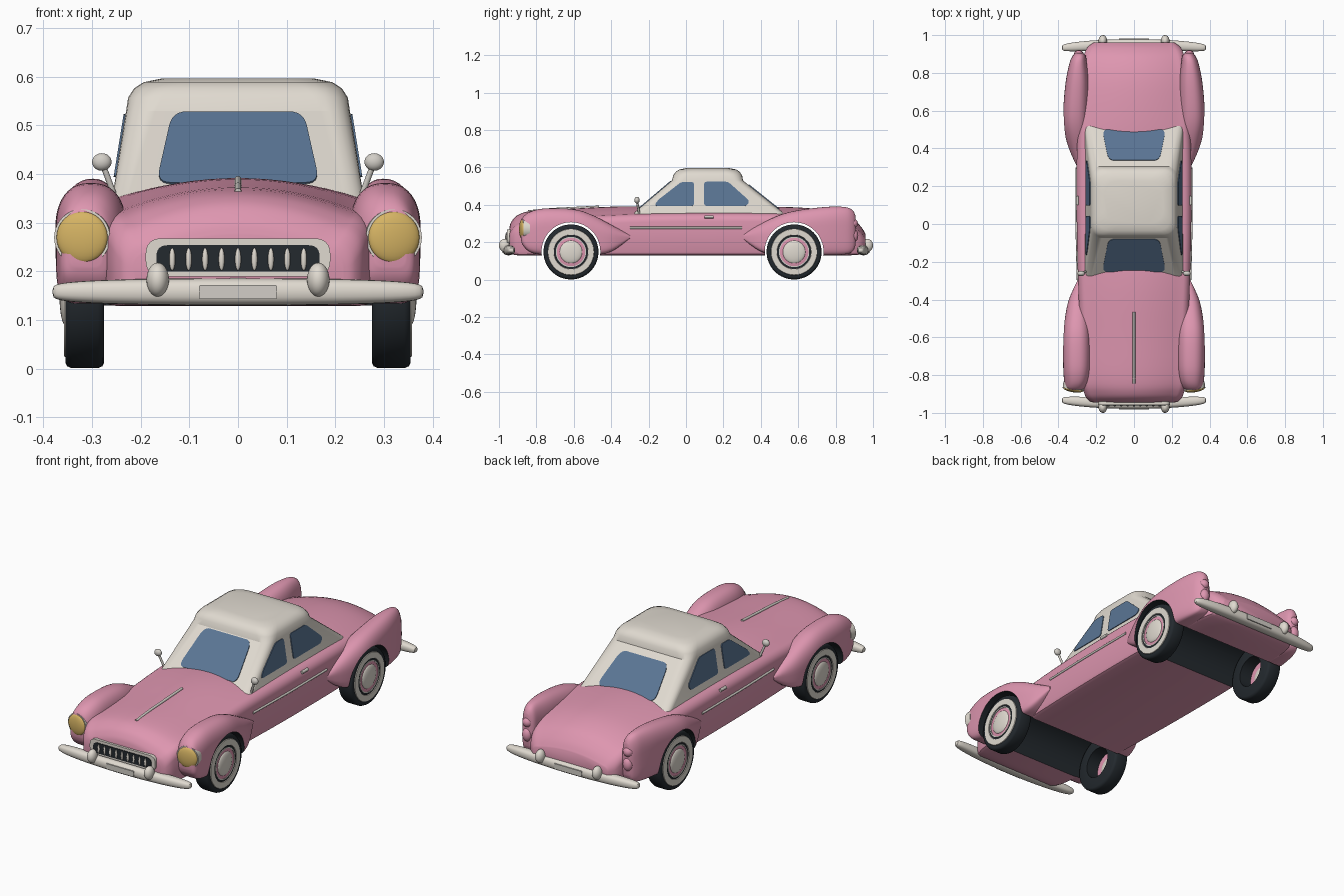
import bpy, bmesh, math
from mathutils import Vector, Matrix

if "Cube" in bpy.data.objects:
    bpy.data.objects.remove(bpy.data.objects["Cube"])


def material(name, hexcol):
    m = bpy.data.materials.new(name)
    c = [int(hexcol[i:i + 2], 16) / 255 for i in (0, 2, 4)]
    m.diffuse_color = [((v + .055) / 1.055) ** 2.4 if v > .04 else v / 12.92 for v in c] + [1]
    m.use_nodes = True
    m.node_tree.nodes["Principled BSDF"].inputs["Base Color"].default_value = m.diffuse_color
    return m


PINK = material("pink_paint", "DE96B0")
CREAM = material("cream_paint", "E0DAD0")
CHROME = material("chrome_grey", "D2CEC7")
DARK = material("dark_rubber", "23292E")
GLASS = material("blue_glass", "5A7594")
GOLD = material("gold_lamp", "D6B464")
R_ARCH, AXLES = .157, (-.615, .578)


def finish(name, bm, mat, angle=40):
    bmesh.ops.recalc_face_normals(bm, faces=bm.faces)
    me = bpy.data.meshes.new(name)
    bm.to_mesh(me)
    bm.free()
    ob = bpy.data.objects.new(name, me)
    bpy.context.collection.objects.link(ob)
    me.materials.append(mat)
    smooth(ob, angle)
    return ob


def activate(ob):
    bpy.ops.object.select_all(action='DESELECT')
    ob.select_set(True)
    bpy.context.view_layer.objects.active = ob


def smooth(ob, angle):
    activate(ob)
    bpy.ops.object.shade_smooth_by_angle(angle=math.radians(angle))


def loft(name, rings, mat, angle=40, closed=False):
    """Skin a list of equal point rings; cap the ends unless closed."""
    bm = bmesh.new()
    vs = [[bm.verts.new(p) for p in r] for r in rings]
    n = len(vs[0])
    pairs = list(zip(vs, vs[1:])) + ([(vs[-1], vs[0])] if closed else [])
    for a, b in pairs:
        for i in range(n):
            bm.faces.new((a[i], a[(i + 1) % n], b[(i + 1) % n], b[i]))
    if not closed:
        bm.faces.new(vs[0])
        bm.faces.new(vs[-1])
    return finish(name, bm, mat, angle)


def spline(st, n=5):
    """Catmull-Rom interpolation of station tuples."""
    out = []
    for i in range(len(st) - 1):
        p = [st[max(i - 1, 0)], st[i], st[i + 1], st[min(i + 2, len(st) - 1)]]
        for k in range(n):
            t = k / n
            out.append([b + .5 * t * (c - a + t * (2 * a - 5 * b + 4 * c - d + t * (3 * (b - c) + d - a)))
                        for a, b, c, d in zip(*p)])
    return out + [list(st[-1])]


def rounded(pts, r, n=6):
    pts = [Vector(p) for p in pts]
    out = []
    for i, p in enumerate(pts):
        a = p + (pts[i - 1] - p).normalized() * r
        b = p + (pts[(i + 1) % len(pts)] - p).normalized() * r
        out += [a * (1 - t) ** 2 + p * 2 * t * (1 - t) + b * t * t for t in (k / n for k in range(n + 1))]
    return out


def plate(name, pts, r, place, normal, depth, mat):
    nrm = Vector(normal).normalized() * depth / 2
    base = [Vector(place(*p)) for p in rounded(pts, r)]
    return loft(name, [[p - nrm for p in base], [p + nrm for p in base]], mat)


def tube(name, path, r, mat, n=12):
    path = [Vector(p) for p in path]
    q = (path[-1] - path[0]).to_track_quat('Z', 'Y')
    circle = [q @ Vector((r * math.cos(a), r * math.sin(a), 0)) for a in (2 * math.pi * k / n for k in range(n))]
    return loft(name, [[p + c for c in circle] for p in path], mat)


def ball(name, loc, radii, mat, rot=0):
    bm = bmesh.new()
    m = Matrix.Translation(loc) @ Matrix.Rotation(rot, 4, 'Z') @ Matrix.Diagonal((*radii, 1))
    bmesh.ops.create_uvsphere(bm, u_segments=32, v_segments=16, radius=1, matrix=m)
    return finish(name, bm, mat)


def lathe(name, prof, s, y, mat, n=64):
    """Closed (radius, x) profile turned around a wheel axle."""
    rings = [[(s * x, y + r * math.cos(a), .148 + r * math.sin(a)) for r, x in prof]
             for a in (2 * math.pi * k / n for k in range(n))]
    return loft(name, rings, mat, 40, True)


def cut_arches(ob):
    """Cut the wheel wells and paint their inner faces dark."""
    for y in AXLES:
        circ = [(y + R_ARCH * math.cos(a), .15 + R_ARCH * math.sin(a)) for a in
                (2 * math.pi * k / 64 for k in range(64))]
        cutter = loft("arch_cutter", [[(x, *c) for c in circ] for x in (-.5, .5)], PINK)
        cutter.hide_render = True
        mod = ob.modifiers.new("arch", 'BOOLEAN')
        mod.operation, mod.solver, mod.object = 'DIFFERENCE', 'EXACT', cutter
        activate(ob)
        bpy.ops.object.modifier_apply(modifier=mod.name)
        bpy.data.objects.remove(cutter)
    me = ob.data
    me.materials.clear()
    me.materials.append(PINK)
    me.materials.append(DARK)
    for f in me.polygons:
        pts = [me.vertices[i].co for i in f.vertices]
        f.material_index = int(abs(f.normal.x) < .5 and any(
            all(abs(math.hypot(p.y - y, p.z - .15) - R_ARCH) < .002 for p in pts) for y in AXLES))
    smooth(ob, 40)


# main hull with hood and trunk: stations (y, half width, bottom, shoulder, crown)
def hull_ring(y, w, zb, zs, zc):
    r = min(.045, (zs - zb) * .4)
    half = [(w - .02, zb), (w - .006, zb + .006), (w, zb + .02)]
    half += [(w - r + r * math.cos(a), zs - r + r * math.sin(a)) for a in (math.pi / 2 * k / 6 for k in range(6))]
    half += [((w - r) * k / 8, zs + (zc - zs) * (1 - (k / 8) ** 2)) for k in range(8, -1, -1)]
    return [(x, y, z) for x, z in half] + [(-x, y, z) for x, z in half[-2::-1]]


HULL = [(-.945, .215, .155, .24, .275), (-.935, .24, .14, .265, .307), (-.9, .262, .13, .297, .345),
        (-.82, .278, .13, .322, .368), (-.6, .285, .13, .335, .38), (-.3, .296, .13, .35, .392),
        (0, .303, .13, .355, .378), (.35, .303, .13, .355, .386), (.55, .295, .13, .35, .388),
        (.75, .285, .13, .33, .372), (.87, .27, .13, .297, .337), (.93, .25, .135, .258, .29),
        (.96, .215, .155, .22, .245)]
cut_arches(loft("body", [hull_ring(*s) for s in spline(HULL)], PINK))


# fenders: stations (y, inner x, outer x, top, bottom)
def fender_ring(s, y, xi, xo, zt, zb, n=40):
    cx, hx, up = (xi + xo) / 2, (xo - xi) / 2, min(.1, (zt - zb) / 2)
    cz, out = zt - up, []
    for k in range(n):
        c, d = math.cos(2 * math.pi * k / n), math.sin(2 * math.pi * k / n)
        e, h = (2 / 2.4, up) if d > 0 else (2 / 5, cz - zb)
        out.append((s * (cx + hx * math.copysign(abs(c) ** e, c)), y, cz + h * math.copysign(abs(d) ** e, d)))
    return out


FRONT = [(-.882, .28, .345, .31, .21), (-.87, .26, .363, .337, .18), (-.83, .24, .37, .364, .145),
         (-.75, .23, .375, .381, .132), (-.6, .23, .375, .376, .13), (-.5, .235, .366, .345, .13),
         (-.4, .24, .345, .293, .15), (-.3, .25, .3, .24, .22)]
REAR = [(.3, .25, .3, .245, .22), (.4, .245, .345, .298, .15), (.5, .24, .371, .345, .13),
        (.6, .24, .375, .371, .13), (.75, .24, .362, .389, .13), (.85, .25, .342, .388, .135),
        (.89, .255, .325, .372, .15), (.905, .27, .31, .345, .18)]
for s in (1, -1):
    for nm, st in (("front_fender", FRONT), ("rear_fender", REAR)):
        cut_arches(loft(nm, [fender_ring(s, *q) for q in spline(st, 4)], PINK))

# cabin: rings (z, half width, front y, rear y, corner radius)
CABIN = [(.33, .262, -.31, .555, .04), (.53, .23, -.075, .305, .06), (.557, .226, -.068, .3, .07),
         (.576, .214, -.056, .288, .075), (.589, .194, -.036, .268, .08), (.597, .155, .003, .229, .08)]
loft("cabin", [[(p.x, p.y, z) for p in rounded([(-w, a), (w, a), (w, b), (-w, b)], r)]
               for z, w, a, b, r in CABIN], CREAM, 32)

# windows laid on the sloping cabin planes
plate("windshield", [(-.168, .38), (.168, .38), (.135, .526), (-.135, .526)], .03,
      lambda x, z: (x, -.31 + 1.175 * (z - .33), z), (0, -1, 1.175), .008, GLASS)
plate("rear_window", [(-.168, .375), (.168, .375), (.135, .505), (-.135, .505)], .03,
      lambda x, z: (x, .555 - 1.25 * (z - .33), z), (0, 1, 1.25), .008, GLASS)
for s in (1, -1):
    side = lambda y, z: (s * (.262 - .16 * (z - .33)), y, z)
    plate("front_side_window", [(-.17, .394), (.043, .394), (.043, .522), (-.025, .522), (-.15, .425)], .016,
          side, (s, 0, .16), .008, GLASS)
    plate("rear_side_window", [(.097, .394), (.325, .394), (.34, .42), (.225, .523), (.097, .523)], .016,
          side, (s, 0, .16), .008, GLASS)

# wheels
for y in AXLES:
    for s in (1, -1):
        lathe("tire", [(.08, .275), (.135, .275), (.143, .279), (.147, .288), (.147, .342), (.143, .351),
                       (.135, .355), (.08, .355)], s, y, DARK)
        lathe("whitewall", [(.088, .35), (.092, .358), (.122, .358), (.126, .35)], s, y, CREAM)
        lathe("wheel_rim", [(.03, .345), (.03, .355), (.08, .355), (.088, .352), (.088, .345)], s, y, PINK)
        lathe("rim_ring", [(.076, .35), (.076, .358), (.081, .358), (.081, .35)], s, y, CHROME)
        ball("hubcap", (s * .353, y, .148), (.014, .061, .061), CREAM)

# bumpers, guards and number plates
for s, nm in ((-1, "front"), (1, "rear")):
    rings = []
    for i in range(33):
        th = math.pi * (i / 32 - .5) * .995
        t, k = math.sin(th), math.cos(th) ** .4
        rings.append([(.381 * t, s * (.949 - .016 * t * t) + .03 * k * math.copysign(abs(math.cos(a)) ** .8, math.cos(a)),
                       .158 + .028 * k * math.copysign(abs(math.sin(a)) ** .8, math.sin(a)))
                      for a in (2 * math.pi * j / 20 for j in range(20))])
    loft(nm + "_bumper", rings, CREAM)
    plate(nm + "_number_plate", [(-.08, .143), (.08, .143), (.08, .172), (-.08, .172)], .004,
          lambda x, z: (x, s * .978, z), (0, s, 0), .006, CHROME)
    for x in (-.165, .165):
        ball(nm + "_bumper_guard", (x, s * .97, .183), (.023, .03, .035), CREAM)

# grille
for nm, w, z0, z1, y, d, m in (("grille_surround", .19, .19, .268, -.945, .024, CREAM),
                               ("grille_opening", .168, .2, .254, -.957, .006, DARK)):
    plate(nm, [(-w, z0), (w, z0), (w, z1), (-w, z1)], .034 if m == CREAM else .024,
          lambda x, z: (x, y, z), (0, -1, 0), d, m)
for i in range(9):
    ball("grille_slat", (.0338 * (i - 4), -.961, .225), (.006, .006, .023), CREAM)

# headlights, tail lights, mirrors and trim
tube("hood_trim", [(0, -.845, .364), (0, -.72, .376), (0, -.6, .382), (0, -.465, .389)], .007, CHROME)
for s in (1, -1):
    d = Vector((s * .14, -.99, 0))
    c = Vector((s * .32, -.872, .27))
    tube("headlight_rim", [c - d * .03, c + d * .004], .058, CREAM, 40)
    ball("headlight_lens", c + d * .004, (.053, .015, .053), GOLD, s * .14)
    ball("tail_light", (s * .292, .893, .3), (.026, .026, .026), PINK)
    ball("lower_tail_light", (s * .292, .897, .235), (.026, .024, .035), PINK)
    tube("mirror_stalk", [(s * .252, -.25, .35), (s * .278, -.262, .42)], .006, CHROME)
    ball("mirror", (s * .28, -.262, .425), (.02, .014, .018), CHROME)
    tube("side_trim", [(s * .297, -.3, .277), (s * .301, -.15, .277), (s * .304, 0, .277), (s * .304, .3, .277)],
         .006, CHROME)
    tube("door_handle", [(s * .3, .1, .336), (s * .3, .147, .336)], .008, CHROME)
